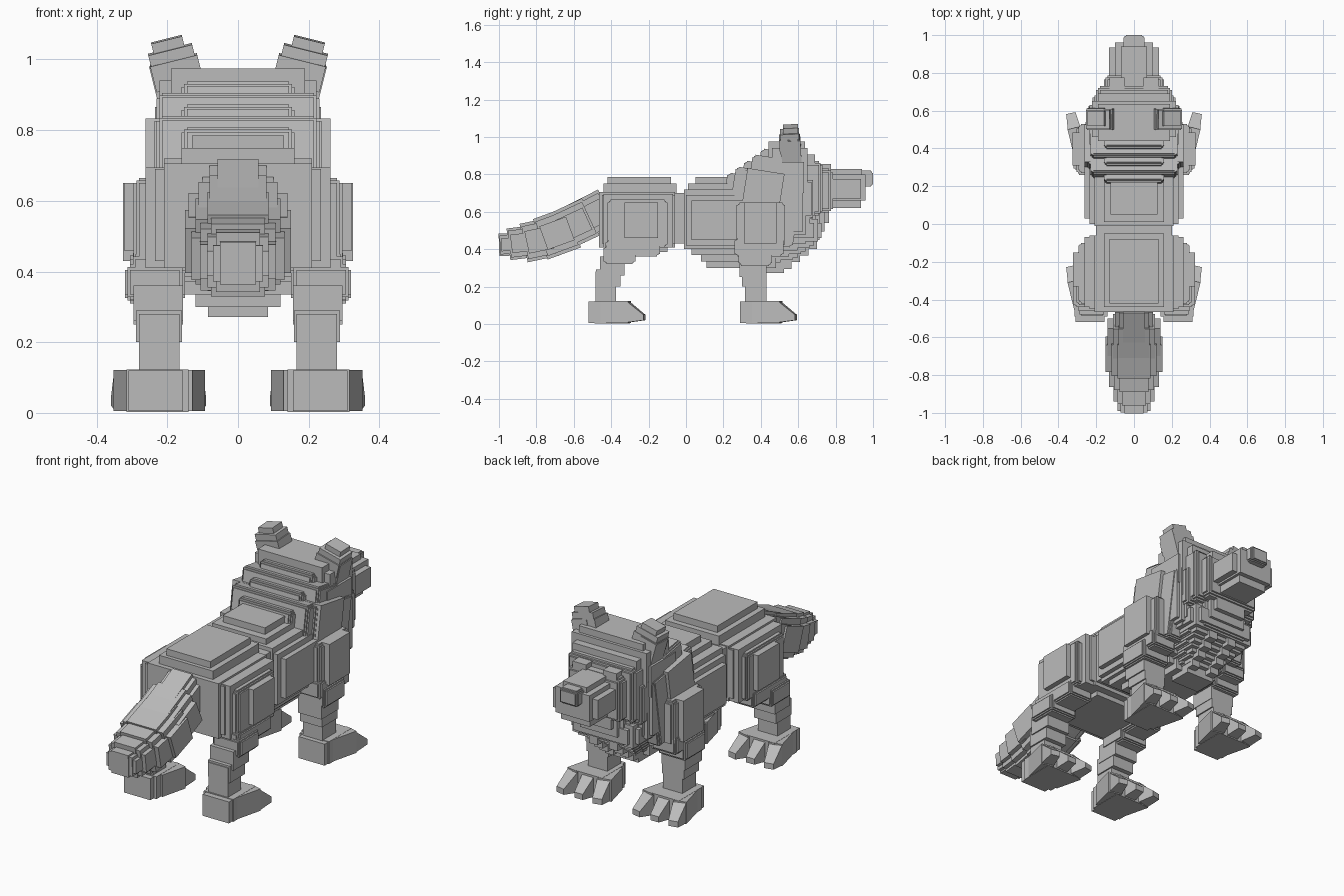
import bpy, bmesh
from mathutils import Matrix, Vector, Euler
from math import radians

if "Cube" in bpy.data.objects:
    bpy.data.objects.remove(bpy.data.objects["Cube"], do_unlink=True)

grey = bpy.data.materials.new("stone grey")
grey.use_nodes = True
grey.diffuse_color = (0.5, 0.5, 0.5, 1)
grey.node_tree.nodes["Principled BSDF"].inputs["Base Color"].default_value = grey.diffuse_color


def finish(name, bm):
    mesh = bpy.data.meshes.new(name)
    bm.to_mesh(mesh)
    bm.free()
    mesh.materials.append(grey)
    obj = bpy.data.objects.new(name, mesh)
    bpy.context.collection.objects.link(obj)
    return obj


def lump(name, x, y, z, step=0.0, pitch=0, lean=0, yaw=0):
    """Block given by its extents; a step makes each face a raised smaller plate."""
    ranges = (x, y, z)
    centre = Vector([(a + b) / 2 for a, b in ranges])
    size = Vector([b - a for a, b in ranges])
    sizes = [size]
    if step:
        sizes = [size - Vector((step, step, step))]
        for axis in range(3):
            plate = size - Vector((step, step, step)) * 2
            plate[axis] = size[axis]
            sizes.append(plate)
    turn = Euler((radians(pitch), radians(lean), radians(yaw))).to_matrix().to_4x4()
    bm = bmesh.new()
    for s in sizes:
        bmesh.ops.create_cube(bm, size=1, matrix=Matrix.Translation(centre) @ turn @ Matrix.Diagonal((*s, 1)))
    return finish(name, bm)


def wide(name, half, y, z, step=0.0, pitch=0):
    return lump(name, (-half, half), y, z, step, pitch)


def pair(name, x, y, z, step=0.0, pitch=0, lean=0, yaw=0):
    lump("left_" + name, x, y, z, step, pitch, lean, yaw)
    lump("right_" + name, (-x[1], -x[0]), y, z, step, pitch, -lean, -yaw)


def claw(name, x, y, angle, side):
    """Toe with a flat top that slopes down steeply at the front."""
    bm = bmesh.new()
    bmesh.ops.create_cube(bm, size=1)
    for v in bm.verts:
        front = v.co.y > 0
        v.co.x *= 0.05 if front else 0.07
        if v.co.z > 0:
            v.co.z = 0.05 if front else 0.122
        else:
            v.co.z = 0.02 if front else 0.008
        v.co.y *= 0.09
    turn = Matrix.Rotation(radians(-angle * side), 4, "Z")
    bm.transform(Matrix.Translation((x * side, y, 0)) @ turn)
    finish(name, bm)


# Hindquarters
wide("rear_body", 0.21, (-0.465, -0.06), (0.41, 0.705))
wide("rump_side_plate", 0.235, (-0.45, -0.06), (0.43, 0.69))
wide("rump_upper_plate", 0.16, (-0.44, -0.05), (0.68, 0.75))
wide("rump_top_plate", 0.13, (-0.42, -0.08), (0.72, 0.785))
wide("rear_belly", 0.16, (-0.42, -0.1), (0.385, 0.45))
wide("waist", 0.2, (-0.1, 0.05), (0.43, 0.7))
pair("thigh_inner", (0.17, 0.262), (-0.44, -0.07), (0.41, 0.695))
pair("thigh", (0.15, 0.295), (-0.42, -0.1), (0.41, 0.665), 0.015)
pair("thigh_plate", (0.2, 0.322), (-0.33, -0.15), (0.46, 0.65))

# Torso
wide("front_body", 0.21, (-0.01, 0.45), (0.4, 0.72))
wide("back_plate", 0.16, (0.01, 0.27), (0.68, 0.75))
wide("back_top_plate", 0.125, (0.05, 0.27), (0.72, 0.785))
wide("flank_plate", 0.262, (0.03, 0.33), (0.45, 0.66))
wide("ribcage", 0.235, (0.0, 0.36), (0.42, 0.69))
wide("belly", 0.19, (0.03, 0.5), (0.37, 0.45))
wide("belly_low", 0.15, (0.08, 0.46), (0.335, 0.4))
wide("belly_base", 0.12, (0.11, 0.48), (0.3, 0.37))
pair("shoulder", (0.15, 0.295), (0.27, 0.53), (0.41, 0.65), 0.015)
pair("shoulder_plate", (0.2, 0.325), (0.31, 0.485), (0.43, 0.65))

# Neck ruff: tilted collars climbing to the head
for i in range(5):
    t = i / 4
    start, top = 0.2 + 0.17 * t, 0.79 + 0.13 * t
    wide(f"neck_collar_{i + 1}", 0.16 + 0.07 * (i % 2), (start, start + 0.28), (0.52, top), 0.015, -9)
wide("ruff", 0.245, (0.28, 0.6), (0.43, 0.81), 0.015, -9)
wide("ruff_sides", 0.262, (0.3, 0.5), (0.46, 0.82), 0, -9)
wide("ruff_front", 0.24, (0.4, 0.66), (0.46, 0.8), 0.035)
wide("ruff_upper", 0.235, (0.42, 0.63), (0.7, 0.865))
wide("ruff_bib", 0.185, (0.45, 0.695), (0.47, 0.68), 0.03)

# Chest: shrinking layers stepping back towards the belly
for i in range(5):
    wide(f"chest_layer_{i + 1}", 0.2 - 0.024 * i, (0.36 + 0.01 * i, 0.725 - 0.045 * i),
         (0.42 - 0.033 * i, 0.58 - 0.033 * i), 0.04)
wide("chest_base", 0.085, (0.4, 0.525), (0.272, 0.35))
for i in range(3):
    half = 0.13 - 0.02 * i
    wide(f"throat_tuft_{i + 1}", half, (0.5, 0.715 + 0.025 * i), (0.45 + 0.045 * i, 0.65))
for i in range(4):
    y, z = 0.7 - 0.045 * i, 0.43 - 0.035 * i
    pair(f"chest_tuft_{i + 1}", (0.035, 0.085), (y - 0.05, y), (z - 0.03, z + 0.03))

# Head
wide("skull", 0.19, (0.44, 0.635), (0.6, 0.975))
wide("skull_sides", 0.222, (0.46, 0.65), (0.62, 0.94))
wide("brow", 0.19, (0.5, 0.69), (0.6, 0.905))
wide("face", 0.2, (0.55, 0.73), (0.58, 0.87), 0.02)
wide("muzzle_base", 0.16, (0.6, 0.785), (0.595, 0.83), 0.02)
pair("cheek", (0.1, 0.22), (0.52, 0.69), (0.56, 0.78), 0.02)
pair("brow_ridge", (0.05, 0.13), (0.65, 0.775), (0.8, 0.855))

# Snout
wide("snout", 0.1, (0.74, 0.96), (0.66, 0.8))
wide("snout_bridge", 0.07, (0.74, 0.94), (0.7, 0.828))
wide("snout_sides", 0.132, (0.74, 0.935), (0.67, 0.775))
wide("jaw", 0.085, (0.74, 0.935), (0.62, 0.7))
wide("nose", 0.055, (0.9, 1.0), (0.735, 0.82), 0.012)

# Ears leaning outwards
pair("ear_root", (0.145, 0.238), (0.51, 0.615), (0.87, 0.99), 0, 3, 14)
pair("ear_base", (0.105, 0.242), (0.5, 0.61), (0.925, 1.0), 0, 3, 14)
pair("ear_middle", (0.12, 0.248), (0.505, 0.605), (0.96, 1.03), 0, 3, 14)
pair("ear_tip", (0.148, 0.238), (0.52, 0.6), (0.98, 1.058), 0, 3, 14)

# Front legs
pair("foreleg_top", (0.155, 0.305), (0.26, 0.52), (0.36, 0.46), 0.015)
pair("foreleg_upper", (0.15, 0.32), (0.28, 0.46), (0.31, 0.42), 0.015)
pair("foreleg_middle", (0.155, 0.295), (0.285, 0.43), (0.25, 0.34))
pair("foreleg_lower", (0.158, 0.288), (0.3, 0.43), (0.2, 0.3))
pair("foreleg_shaft", (0.165, 0.28), (0.315, 0.43), (0.1, 0.3))

# Hind legs, stepping backwards as they go down
pair("hindleg_top", (0.155, 0.305), (-0.43, -0.14), (0.36, 0.45), 0.015)
pair("hindleg_upper", (0.15, 0.32), (-0.44, -0.27), (0.32, 0.42), 0.015)
pair("hindleg_middle", (0.155, 0.295), (-0.46, -0.33), (0.26, 0.36))
pair("hindleg_lower", (0.158, 0.288), (-0.48, -0.35), (0.2, 0.29))
pair("hindleg_shaft", (0.165, 0.28), (-0.485, -0.375), (0.1, 0.28))

# Paws and splayed claws
for leg, heel in (("front", 0.29), ("rear", -0.52)):
    pair(leg + "_heel", (0.155, 0.31), (heel, heel + 0.14), (0.005, 0.12))
    pair(leg + "_paw", (0.14, 0.315), (heel + 0.03, heel + 0.22), (0.003, 0.123))
    pair(leg + "_inner_toe", (0.11, 0.18), (heel + 0.07, heel + 0.22), (0.005, 0.122), yaw=14)
    pair(leg + "_outer_toe", (0.265, 0.335), (heel + 0.07, heel + 0.22), (0.005, 0.122), yaw=-14)
    for label, side in (("left", 1), ("right", -1)):
        for i, angle in enumerate((-12, 0, 12)):
            claw(f"{label}_{leg}_claw_{i + 1}", 0.125 + 0.1 * i, heel + 0.253, angle, side)

# Tail: sloping segments, each a narrow tall plate crossed by wider, flatter ones
tail = (("root", -0.51, 0.575, 0.2, 0.22, 0.1, 27), ("upper", -0.6, 0.53, 0.2, 0.22, 0.14, 25),
        ("middle", -0.69, 0.485, 0.19, 0.23, 0.15, 20), ("lower", -0.785, 0.45, 0.17, 0.21, 0.132, 12),
        ("end", -0.875, 0.435, 0.15, 0.17, 0.108, 7), ("tip", -0.94, 0.425, 0.12, 0.12, 0.088, 2))
for name, y, z, length, height, half, pitch in tail:
    for layer, spread, flatness, reach in (("ridge", 0.58, 1, 1), ("core", 0.8, 0.85, 0.92), ("side", 1, 0.58, 0.8)):
        run, rise = length * reach / 2, height * flatness / 2
        wide(f"tail_{name}_{layer}", half * spread, (y - run, y + run), (z - rise, z + rise), 0, pitch)
